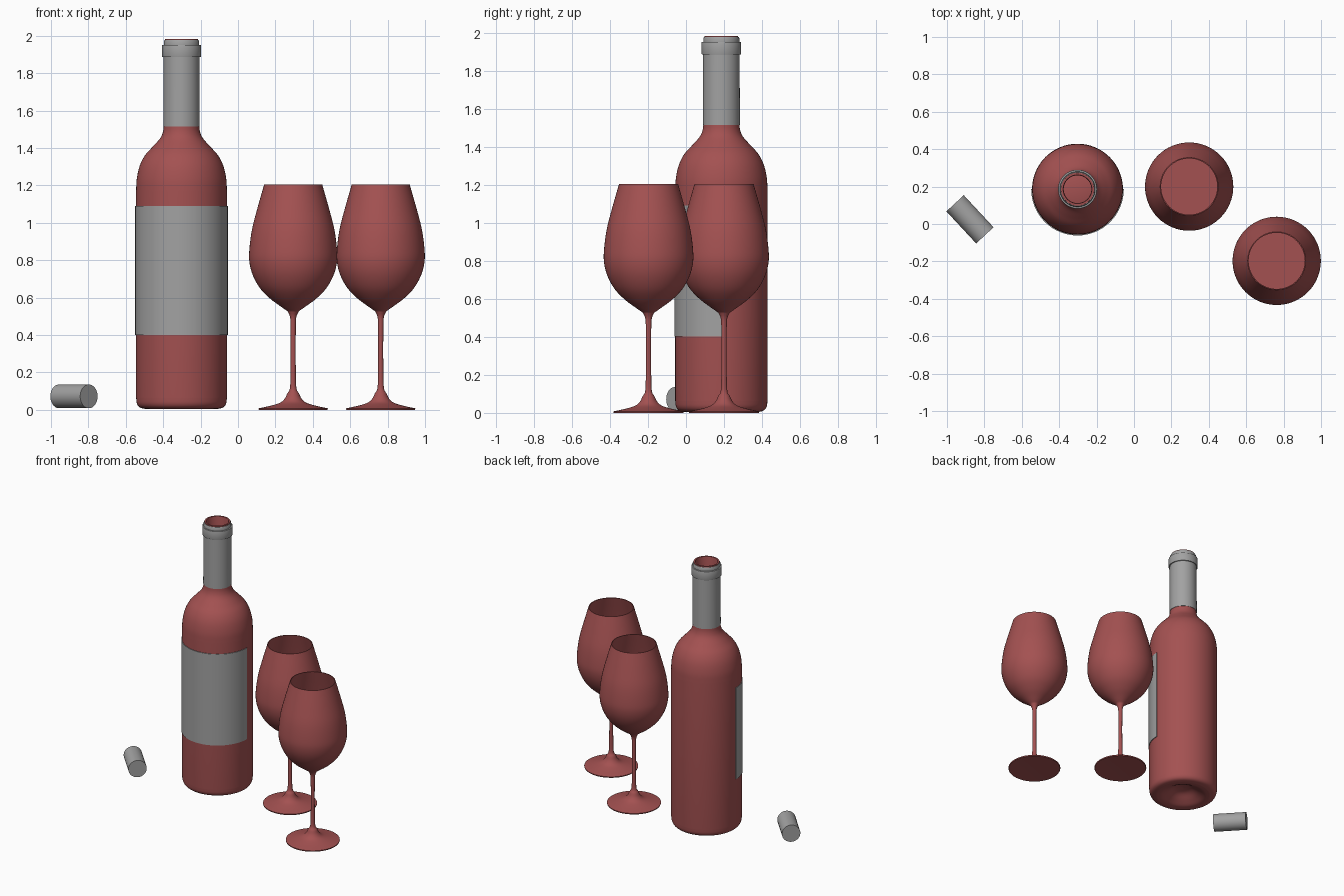
import bpy, bmesh, math
from mathutils import Vector

if "Cube" in bpy.data.objects:
    bpy.data.objects.remove(bpy.data.objects["Cube"])


def material(name, colour):
    m = bpy.data.materials.new(name)
    m.diffuse_color = colour
    m.use_nodes = True
    m.node_tree.nodes["Principled BSDF"].inputs["Base Color"].default_value = m.diffuse_color
    return m


RED = material("red_glass", (0.37, 0.083, 0.083, 1))
GREY = material("mid_grey", (0.36, 0.36, 0.36, 1))


def curve(pts, steps=5):
    """Smooth (Catmull-Rom) profile through a few (radius, height) points."""
    p = [Vector(q) for q in pts]
    p = [2 * p[0] - p[1]] + p + [2 * p[-1] - p[-2]]
    out = []
    for a, b, c, d in zip(p, p[1:], p[2:], p[3:]):
        for i in range(steps):
            t = i / steps
            v = 0.5 * (2 * b + (c - a) * t + (2 * a - 5 * b + 4 * c - d) * t * t
                       + (3 * b - a - 3 * c + d) * t ** 3)
            out.append((max(v.x, 0), v.y))
    return out + [tuple(pts[-1])]


def lathe(name, profile, loc, mat, segs=64, start=0.0, sweep=math.tau, closed=False):
    """Revolve a profile about the vertical axis."""
    bm = bmesh.new()
    full = sweep > 6.28
    n = segs if full else segs + 1
    rings = []
    for i in range(n):
        a = start + sweep * i / segs
        rings.append([bm.verts.new((r * math.cos(a), r * math.sin(a), z)) for r, z in profile])
    count = len(profile)
    for i in range(segs):
        r0, r1 = rings[i], rings[(i + 1) % n]
        for j in range(count if closed else count - 1):
            k = (j + 1) % count
            bm.faces.new((r0[j], r1[j], r1[k], r0[k]))
    if not full:
        bm.faces.new(rings[0])
        bm.faces.new(rings[-1])
    bmesh.ops.remove_doubles(bm, verts=bm.verts, dist=1e-5)
    bmesh.ops.recalc_face_normals(bm, faces=bm.faces)
    me = bpy.data.meshes.new(name)
    bm.to_mesh(me)
    bm.free()
    me.materials.append(mat)
    ob = bpy.data.objects.new(name, me)
    ob.location = loc
    bpy.context.collection.objects.link(ob)
    bpy.ops.object.select_all(action='DESELECT')
    ob.select_set(True)
    bpy.context.view_layer.objects.active = ob
    bpy.ops.object.shade_smooth_by_angle(angle=math.radians(35))
    return ob


# Bottle: punt, body, shoulder, neck, mouth and inner wall
BOTTLE = (-0.302, 0.186, -0.004)
punt = curve([(0, 0.075), (0.06, 0.065), (0.115, 0.033), (0.155, 0.013), (0.19, 0.008)])
heel = curve([(0.19, 0.008), (0.222, 0.016), (0.238, 0.036), (0.243, 0.07)])
shoulder = curve([(0.243, 1.17), (0.239, 1.24), (0.223, 1.31), (0.195, 1.365),
                  (0.155, 1.41), (0.115, 1.455), (0.099, 1.49), (0.094, 1.53)])
mouth = [(0.089, 1.97), (0.088, 1.987), (0.077, 1.987), (0.075, 1.98)]
inner = [(max(r - 0.02, 0.074), z - 0.005) for r, z in reversed(shoulder)]
floor = [(0.223, 0.08), (0.19, 0.035), (0.115, 0.055), (0, 0.095)]
lathe("bottle", punt + heel[1:] + shoulder + mouth + inner + floor, BOTTLE, RED)

# Neck foil with raised ring
foil = [(0.093, 1.518), (0.0975, 1.518), (0.096, 1.89), (0.103, 1.89), (0.104, 1.893),
        (0.104, 1.951), (0.103, 1.954), (0.0945, 1.955), (0.0945, 1.974), (0.091, 1.981),
        (0.087, 1.981), (0.087, 1.95)]
lathe("neck_foil", foil, BOTTLE, GREY, closed=True)

# Label wrapped round the front half
label = [(0.242, 0.405), (0.2475, 0.405), (0.2475, 1.095), (0.242, 1.095)]
lathe("label", label, BOTTLE, GREY, start=math.pi, sweep=math.pi, segs=32, closed=True)

# Glasses: foot, stem, bowl, thin inner wall, with wine inside
stem = curve([(0.185, 0.008), (0.12, 0.022), (0.07, 0.038), (0.045, 0.06), (0.031, 0.088),
              (0.018, 0.112), (0.0145, 0.18), (0.0135, 0.32), (0.0145, 0.46),
              (0.018, 0.5), (0.03, 0.527)])
bowl = curve([(0.03, 0.527), (0.07, 0.555), (0.125, 0.596), (0.178, 0.651), (0.216, 0.72),
              (0.234, 0.79), (0.234, 0.86), (0.220, 0.965), (0.192, 1.075), (0.155, 1.205)])
inside = [(r - 0.005, z + (0.006 if z < 0.75 else 0)) for r, z in reversed(bowl)]
glass = [(0, 0.004), (0.183, 0.0), (0.185, 0.004)] + stem + bowl[1:] + inside + [(0, 0.53)]
LEVEL = 0.80
wine = [(0, 0.535)] + [(r - 0.008, z + 0.01) for r, z in bowl if z < LEVEL - 0.01] \
    + [(0.227, LEVEL), (0, LEVEL)]
for i, (x, y) in enumerate([(0.295, 0.2), (0.763, -0.197)], 1):
    lathe(f"glass_{i}", glass, (x, y, 0), RED)
    lathe(f"wine_{i}", wine, (x, y, 0), RED)

# Cork lying on its side
cork = lathe("cork", [(0, -0.117), (0.0635, -0.117), (0.0635, 0.117), (0, 0.117)],
             (-0.877, 0.025, 0.072), GREY, segs=48)
cork.rotation_euler = Vector((0.159, -0.171, 0)).to_track_quat('Z', 'Y').to_euler()
